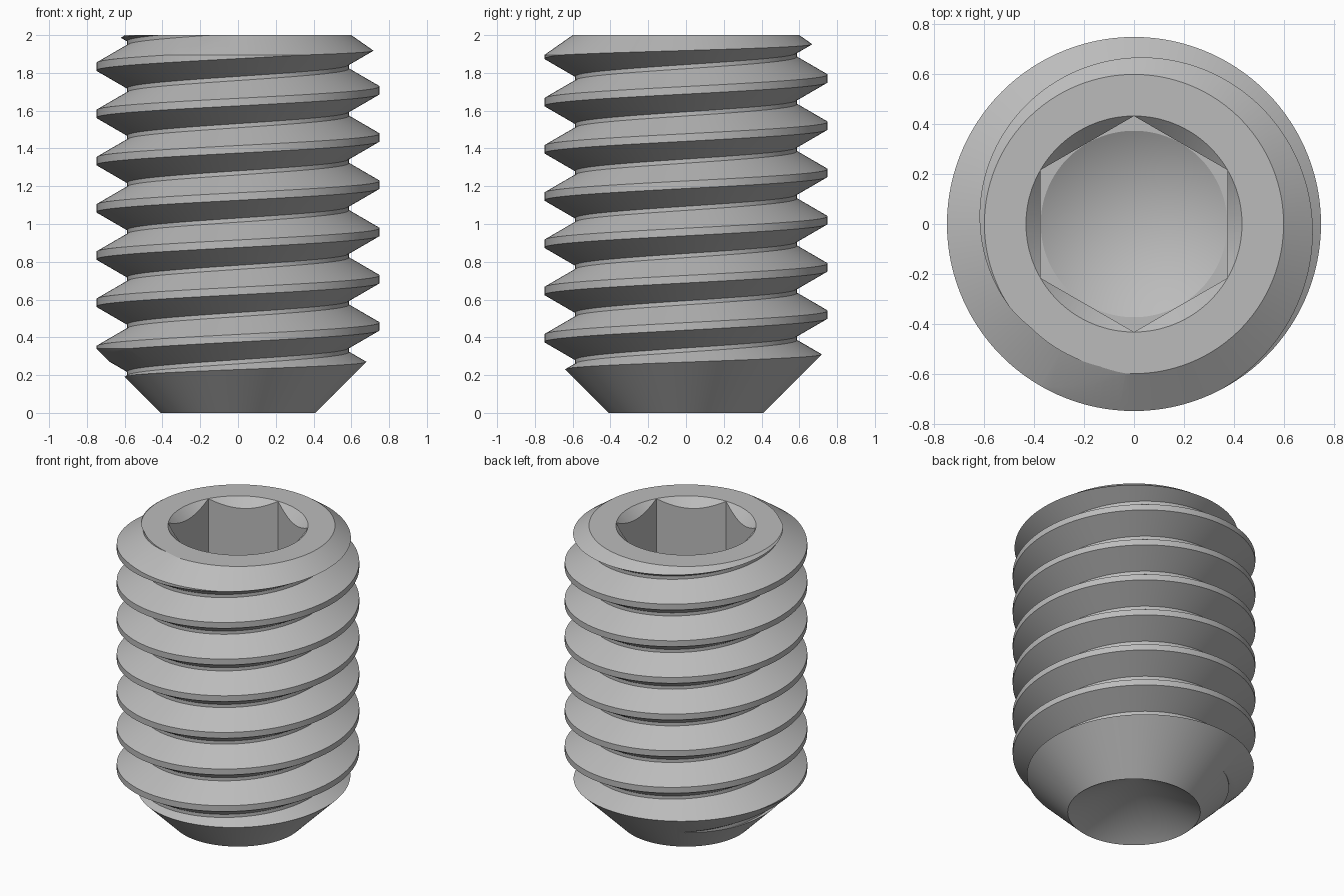
import bpy, bmesh, math

PITCH, CREST_R, ROOT_R = 0.25, 0.75, 0.587
SEGS, TURNS = 120, 12

if "Cube" in bpy.data.objects:
    bpy.data.objects.remove(bpy.data.objects["Cube"])

steel = bpy.data.materials.new("plain steel grey")
steel.use_nodes = True
colour = (0.5, 0.5, 0.5, 1)
steel.diffuse_color = colour
steel.node_tree.nodes["Principled BSDF"].inputs["Base Color"].default_value = colour


def finish(name, bm):
    bmesh.ops.recalc_face_normals(bm, faces=bm.faces)
    mesh = bpy.data.meshes.new(name)
    bm.to_mesh(mesh)
    bm.free()
    mesh.materials.append(steel)
    ob = bpy.data.objects.new(name, mesh)
    bpy.context.collection.objects.link(ob)
    return ob


def lathe(name, profile, segs=SEGS, phase=math.pi / SEGS):
    """Closed solid from (radius, z) points; the first and last lie on the axis."""
    bm = bmesh.new()
    bottom = bm.verts.new((0, 0, profile[0][1]))
    top = bm.verts.new((0, 0, profile[-1][1]))
    rings = []
    for r, z in profile[1:-1]:
        angles = [phase + math.tau * i / segs for i in range(segs)]
        rings.append([bm.verts.new((r * math.cos(a), r * math.sin(a), z)) for a in angles])
    for i in range(segs):
        k = (i + 1) % segs
        bm.faces.new((bottom, rings[0][k], rings[0][i]))
        bm.faces.new((top, rings[-1][i], rings[-1][k]))
        for a, b in zip(rings, rings[1:]):
            bm.faces.new((a[i], a[k], b[k], b[i]))
    return finish(name, bm)


def threaded_rod(name):
    """Right-handed helical thread, overlong at both ends and capped."""
    half_crest = 0.02
    half_root = half_crest + (CREST_R - ROOT_R) * math.tan(math.radians(30))
    section = [(ROOT_R, -half_root), (CREST_R, -half_crest),
               (CREST_R, half_crest), (ROOT_R, half_root)]
    start = 0.208 - 2 * PITCH
    bm = bmesh.new()
    grid = []
    for i in range(SEGS * TURNS + 1):
        a = math.tau * i / SEGS
        z = start + PITCH * i / SEGS
        grid.append([bm.verts.new((r * math.cos(a), r * math.sin(a), z + dz))
                     for r, dz in section])
    # each turn's upper root edge joins the next turn's lower one
    last = SEGS * (TURNS - 1)
    for i in range(last):
        p = grid[i] + [grid[i + SEGS][0]]
        q = grid[i + 1] + [grid[i + 1 + SEGS][0]]
        for j in range(len(section)):
            bm.faces.new((p[j], q[j], q[j + 1], p[j + 1]))
    bm.verts.ensure_lookup_table()
    bmesh.ops.delete(bm, geom=[v for v in bm.verts if not v.link_faces], context='VERTS')
    # cap each open end with a fan to the axis
    for z, low in ((start - 0.2, True), (start + PITCH * TURNS + 0.2, False)):
        middle = start + PITCH * TURNS / 2
        rim = [e for e in bm.edges if len(e.link_faces) == 1
               and (e.verts[0].co.z < middle) == low]
        hub = bm.verts.new((0, 0, z))
        for e in rim:
            bm.faces.new((e.verts[0], e.verts[1], hub))
    return finish(name, bm)


def combine(target, cutter, operation):
    mod = target.modifiers.new("cut", 'BOOLEAN')
    mod.operation, mod.solver, mod.object = operation, 'EXACT', cutter
    bpy.ops.object.select_all(action='DESELECT')
    bpy.context.view_layer.objects.active = target
    target.select_set(True)
    bpy.ops.object.modifier_apply(modifier=mod.name)
    bpy.data.objects.remove(cutter)


# threaded body, trimmed by a blank with chamfered ends and a cupped tip
screw = threaded_rod("threaded_screw_body")
blank = lathe("blank", [(0, 0.237), (0.41, 0), (0.9, 0.49), (0.9, 1.79), (0.6, 2), (0, 2)])
combine(screw, blank, 'INTERSECT')

# hexagonal socket with a drilled conical floor and a chamfered mouth
FLOOR, HEX_R = 1.125, 0.433
hexagon = lathe("socket", [(0, FLOOR), (HEX_R, FLOOR), (HEX_R, 2.1), (0, 2.1)], 6, math.pi / 2)
combine(screw, hexagon, 'DIFFERENCE')
drill = lathe("drill", [(0, FLOOR - 0.216), (0.374, FLOOR), (0.374, 1.2), (0, 1.2)])
combine(screw, drill, 'DIFFERENCE')
mouth = lathe("mouth", [(0, 1.566), (HEX_R + 0.1, 2.1), (0, 2.1)])
combine(screw, mouth, 'DIFFERENCE')

bpy.ops.object.shade_smooth_by_angle(angle=math.radians(25))
